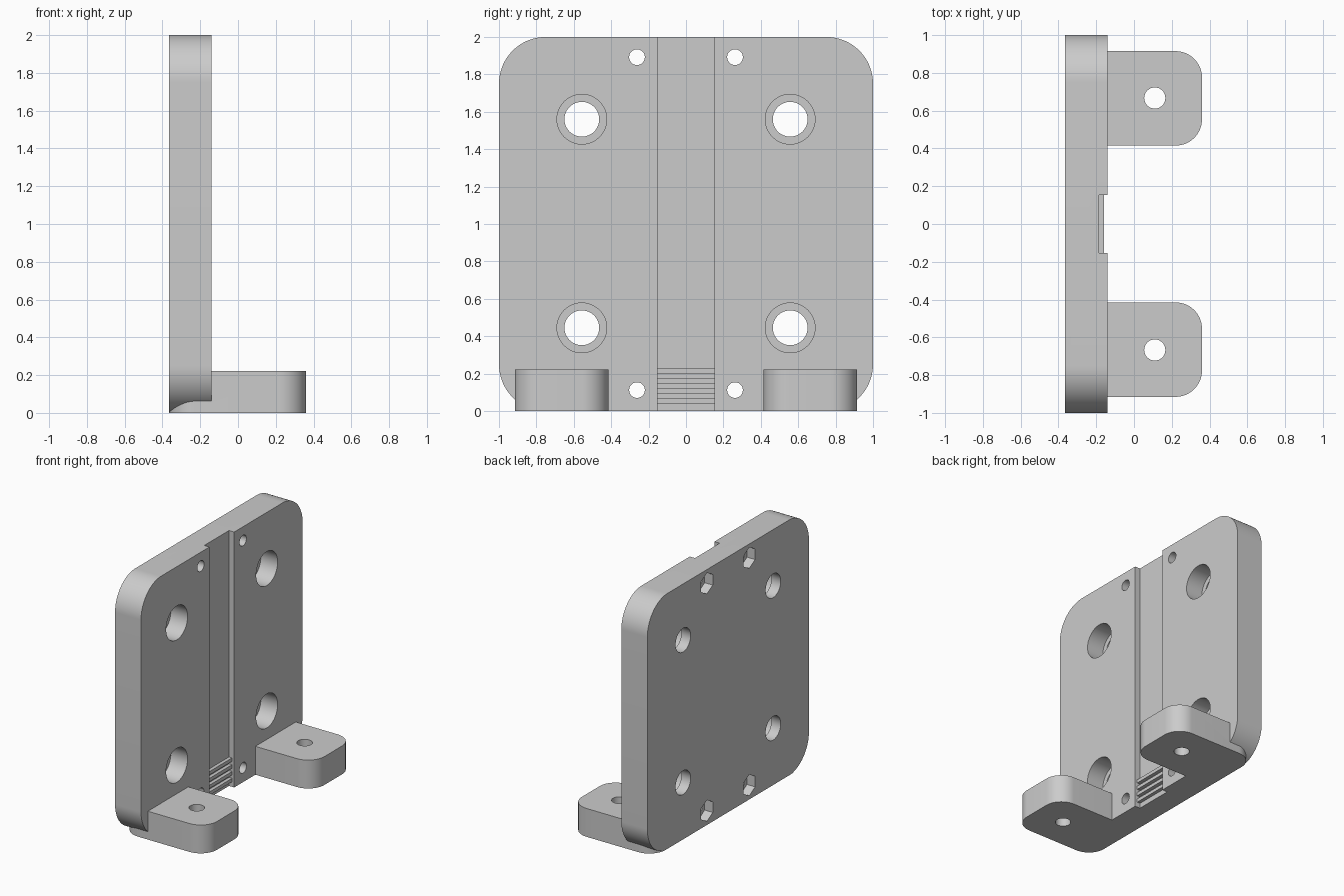
import bpy, bmesh, math
from mathutils import Vector

cube = bpy.data.objects.get("Cube")
if cube:
    bpy.data.objects.remove(cube, do_unlink=True)

grey = bpy.data.materials.new("plain grey")
grey.use_nodes = True
colour = (0.6, 0.6, 0.6, 1)
grey.diffuse_color = colour
grey.node_tree.nodes["Principled BSDF"].inputs["Base Color"].default_value = colour

BACK, FACE, FLOOR = -0.365, -0.14, -0.185   # plate back, plate front, channel floor


def prism(name, outline, axis, lo, hi):
    """Extrude a 2D outline along x (outline is y, z) or z (outline is x, y)."""
    place = (lambda a, b, t: (t, a, b)) if axis == "x" else (lambda a, b, t: (a, b, t))
    bm = bmesh.new()
    base = bm.faces.new([bm.verts.new(place(a, b, lo)) for a, b in outline])
    top = bmesh.ops.extrude_face_region(bm, geom=[base])["geom"]
    shift = Vector(place(0, 0, hi - lo))
    bmesh.ops.translate(bm, vec=shift, verts=[v for v in top if isinstance(v, bmesh.types.BMVert)])
    bmesh.ops.recalc_face_normals(bm, faces=bm.faces)
    mesh = bpy.data.meshes.new(name)
    bm.to_mesh(mesh)
    bm.free()
    mesh.materials.append(grey)
    obj = bpy.data.objects.new(name, mesh)
    bpy.context.collection.objects.link(obj)
    return obj


def circle(a, b, r, n=48, start=0.0):
    return [(a + r * math.cos(start + math.tau * i / n),
             b + r * math.sin(start + math.tau * i / n)) for i in range(n)]


def rounded(a0, a1, b0, b1, r, n=16):
    corners = [(a1 - r, b1 - r), (a0 + r, b1 - r), (a0 + r, b0 + r), (a1 - r, b0 + r)]
    return [(ca + r * math.cos(math.pi / 2 * (q + i / n)),
             cb + r * math.sin(math.pi / 2 * (q + i / n)))
            for q, (ca, cb) in enumerate(corners) for i in range(n + 1)]


def box(a0, a1, b0, b1):
    return [(a0, b0), (a1, b0), (a1, b1), (a0, b1)]


def combine(body, tool, operation):
    mod = body.modifiers.new(tool.name, "BOOLEAN")
    mod.operation, mod.solver, mod.object = operation, "EXACT", tool
    bpy.context.view_layer.objects.active = body
    bpy.ops.object.modifier_apply(modifier=mod.name)
    bpy.data.objects.remove(tool, do_unlink=True)


# Upright plate with the two mounting feet
bracket = prism("bracket", rounded(-1, 1, 0, 2, 0.25, 24), "x", BACK, FACE)
for s in (-1, 1):
    y0, y1 = sorted((s * 0.415, s * 0.915))
    combine(bracket, prism("foot", rounded(BACK, 0.36, y0, y1, 0.14), "z", 0, 0.222), "UNION")

# Belt channel, split so that the clamp teeth stay standing at the bottom
TOOTH, PITCH, TEETH_TOP = 0.027, 0.0533, 0.227
combine(bracket, prism("channel", box(-0.153, 0.153, -0.1, 2.1), "x", FLOOR + 0.027, 0), "DIFFERENCE")
combine(bracket, prism("channel_floor", box(-0.153, 0.153, TEETH_TOP, 2.1), "x", FLOOR, -0.1), "DIFFERENCE")
for i in range(4):
    gap_top = TEETH_TOP - TOOTH - i * PITCH
    gap_low = gap_top - (PITCH - TOOTH) if i < 3 else -0.1
    combine(bracket, prism("tooth_gap", box(-0.153, 0.153, gap_low, gap_top), "x", FLOOR, -0.1), "DIFFERENCE")

for s in (-1, 1):
    # Counterbored main holes
    for z in (0.445, 1.56):
        combine(bracket, prism("bolt_hole", circle(s * 0.557, z, 0.093), "x", -0.5, 0), "DIFFERENCE")
        combine(bracket, prism("counterbore", circle(s * 0.557, z, 0.133), "x", BACK + 0.08, 0), "DIFFERENCE")
    # Small screw holes with hexagonal nut pockets behind
    for z in (0.112, 1.892):
        combine(bracket, prism("screw_hole", circle(s * 0.262, z, 0.042, 32), "x", -0.5, 0), "DIFFERENCE")
        combine(bracket, prism("nut_pocket", circle(s * 0.262, z, 0.083, 6, math.pi / 2),
                               "x", -0.5, BACK + 0.07), "DIFFERENCE")
    # Vertical holes through the feet
    combine(bracket, prism("foot_hole", circle(0.11, s * 0.667, 0.056, 32), "z", -0.1, 0.4), "DIFFERENCE")

bpy.ops.object.select_all(action="DESELECT")
bracket.select_set(True)
bpy.context.view_layer.objects.active = bracket
bpy.ops.object.shade_smooth_by_angle(angle=math.radians(30))
